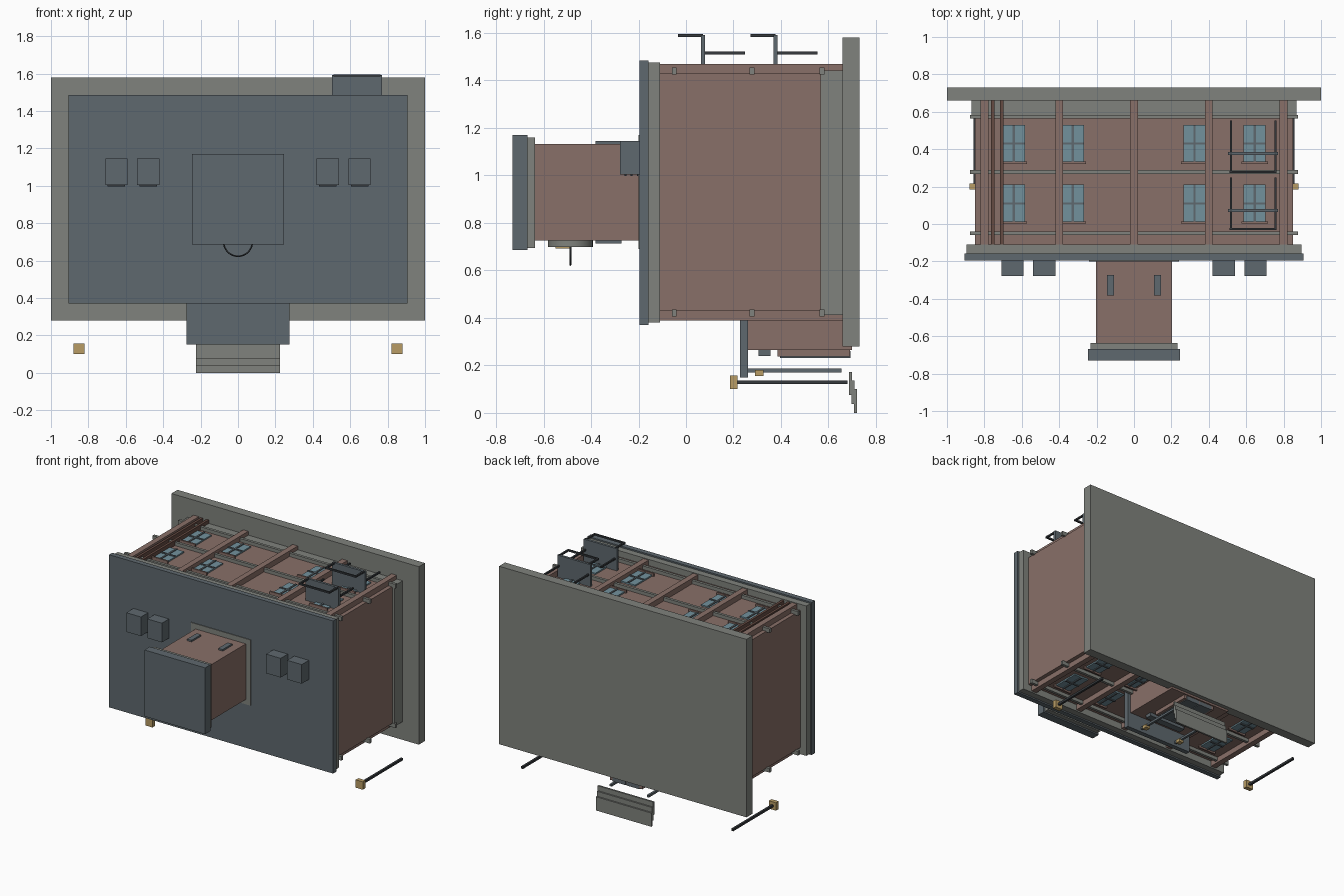
import bpy
from math import radians

cube = bpy.data.objects.get("Cube")
if cube:
    bpy.data.objects.remove(cube, do_unlink=True)


def material(name, rgb):
    m = bpy.data.materials.new(name)
    m.use_nodes = True
    m.diffuse_color = (*rgb, 1)
    m.node_tree.nodes["Principled BSDF"].inputs["Base Color"].default_value = (*rgb, 1)
    return m


BRICK = material("dusty brick", (0.25, 0.16, 0.138))
STONE = material("grey stone", (0.215, 0.225, 0.205))
SLATE = material("blue slate", (0.113, 0.14, 0.158))
GOLD = material("lamp gold", (0.48, 0.335, 0.13))
GLASS = material("window glass", (0.17, 0.285, 0.335))
IRON = material("dark iron", (0.035, 0.04, 0.045))
RUST = material("rusty pipe", (0.13, 0.07, 0.055))


def box(name, mat, x, y, z):
    """Box given by its (min, max) range on each axis."""
    bpy.ops.mesh.primitive_cube_add(size=1, location=[sum(r) / 2 for r in (x, y, z)])
    o = bpy.context.object
    o.name = name
    o.scale = [r[1] - r[0] for r in (x, y, z)]
    o.data.materials.append(mat)
    return o


def span(centre, width):
    return (centre - width / 2, centre + width / 2)


def pair(name, mat, x, width, y, z):
    """Two boxes mirrored in x."""
    for side, label in ((1, "left"), (-1, "right")):
        box(f"{label}_{name}", mat, span(side * x, width), y, z)


def layer(wall, low, high):
    """Depth range standing off the lower (-1) or upper (1) long wall."""
    base = 0.93 + wall * 0.5
    return tuple(sorted((base + wall * low, base + wall * high)))


# Main block, lying on its long wall with the roof toward -y
box("ground_slab", STONE, (-1, 1), (0.66, 0.73), (0.28, 1.58))
box("plinth", STONE, (-0.868, 0.868), (0.567, 0.665), (0.412, 1.442))
box("main_walls", BRICK, (-0.85, 0.85), (-0.115, 0.66), (0.43, 1.43))
box("cornice", STONE, (-0.895, 0.895), (-0.158, -0.11), (0.38, 1.475))
box("roof_slab", SLATE, (-0.905, 0.905), (-0.195, -0.158), (0.37, 1.485))

# Pilasters, bands and windows repeated on both long walls
for wall, label in ((-1, "entrance"), (1, "rear")):
    for i in range(5):
        box(f"{label}_pilaster", BRICK, span(i * 0.4 - 0.8, 0.042),
            (-0.11, 0.665), layer(wall, -0.01, 0.04))
    for y in (-0.05, 0.278, 0.573):
        box(f"{label}_band", STONE, (-0.878, 0.878), span(y, 0.02), layer(wall, -0.005, 0.025))
    for x in (-0.643, -0.327, 0.323, 0.645):
        for y in (0.11, 0.43):
            if wall < 0 and abs(x) < 0.4 and y > 0.3:
                width = 0.1
            else:
                width = 0.118
            box(f"{label}_window_glass", GLASS, span(x, width), span(y, 0.2), layer(wall, -0.01, 0.01))
            box(f"{label}_window_mullion", SLATE, span(x, 0.012), span(y, 0.2), layer(wall, 0, 0.016))
            box(f"{label}_window_transom", SLATE, span(x, width), span(y, 0.012), layer(wall, 0, 0.016))
            box(f"{label}_window_ledge", BRICK, span(x, 0.142), span(y - 0.102, 0.012), layer(wall, 0, 0.022))

# Drain pipes on the rear wall
for x in (-0.755, -0.707):
    box("drain_pipe", RUST, span(x, 0.018), (-0.11, 0.66), (1.43, 1.468))

# Tower
box("tower_base", STONE, (-0.24, 0.24), (-0.2, -0.19), (0.69, 1.17))
box("tower_walls", BRICK, (-0.203, 0.203), (-0.64, -0.19), (0.725, 1.132))
box("tower_cornice", STONE, (-0.232, 0.232), (-0.67, -0.635), (0.695, 1.16))
box("tower_cap", SLATE, (-0.245, 0.245), (-0.73, -0.668), (0.685, 1.17))
for z in ((1.13, 1.144), (0.713, 0.727)):
    pair("tower_slot", SLATE, 0.126, 0.036, (-0.382, -0.272), z)

# Clock with its ring standing at right angles to the dial
bpy.ops.mesh.primitive_cylinder_add(vertices=32, radius=0.095, depth=0.03, location=(0, -0.487, 0.714))
dial = bpy.context.object
dial.name = "clock_dial"
dial.data.materials.append(STONE)
bpy.ops.object.shade_smooth_by_angle(angle=radians(30))
bpy.ops.mesh.primitive_torus_add(major_segments=32, minor_segments=8, major_radius=0.077, minor_radius=0.004,
                                 location=(0, -0.487, 0.7), rotation=(radians(90), 0, 0))
ring = bpy.context.object
ring.name = "clock_ring"
ring.data.materials.append(IRON)
bpy.ops.object.shade_smooth_by_angle(angle=radians(60))
box("clock_minute_hand", GOLD, span(0, 0.008), (-0.55, -0.487), (0.692, 0.7))
box("clock_hour_hand", GOLD, (0, 0.045), span(-0.487, 0.008), (0.692, 0.7))

# Roof vents with slats
for x in (0.48, 0.65):
    pair("roof_vent", SLATE, x, 0.118, (-0.277, -0.19), (1.005, 1.145))
    for i in range(3):
        pair("vent_slat", IRON, x, 0.094, span(-0.255 + i * 0.026, 0.008), (0.997, 1.007))

# Rear balconies
for y in (0.072, 0.377):
    box("balcony_floor", SLATE, (0.503, 0.77), span(y, 0.018), (1.43, 1.592))
    box("balcony_rail", IRON, (0.511, 0.763), span(y - 0.099, 0.012), (1.583, 1.595))
    for x in (0.518, 0.757):
        box("balcony_side_rail", IRON, span(x, 0.012), (y - 0.105, y), (1.583, 1.595))
        box("balcony_brace", IRON, span(x, 0.012), (y, y + 0.177), (1.51, 1.522))

# Entrance bay, door and canopy
box("entrance_bay", BRICK, (-0.25, 0.25), (0.25, 0.7), (0.265, 0.45))
box("door_frame", BRICK, (-0.13, 0.13), (0.385, 0.69), (0.237, 0.267))
pair("door_leaf", SLATE, 0.056, 0.106, (0.395, 0.692), (0.232, 0.26))
box("entrance_plaque", SLATE, (-0.15, 0.15), (0.305, 0.355), (0.24, 0.267))
box("canopy", SLATE, (-0.275, 0.275), (0.228, 0.262), (0.15, 0.43))
pair("canopy_post", SLATE, 0.15, 0.016, (0.26, 0.655), (0.17, 0.186))
pair("post_lamp", GOLD, 0.15, 0.035, (0.29, 0.327), (0.155, 0.18))

# Steps
for i in range(3):
    box("entrance_step", STONE, (-0.224, 0.224), (0.686 + i * 0.011, 0.699 + i * 0.011),
        (0.076 - i * 0.038, 0.172 - i * 0.036))

# Street lamps
pair("lamp_pole", IRON, 0.85, 0.016, (0.2, 0.68), (0.121, 0.137))
pair("lamp_head", GOLD, 0.85, 0.058, (0.185, 0.216), (0.1, 0.157))
